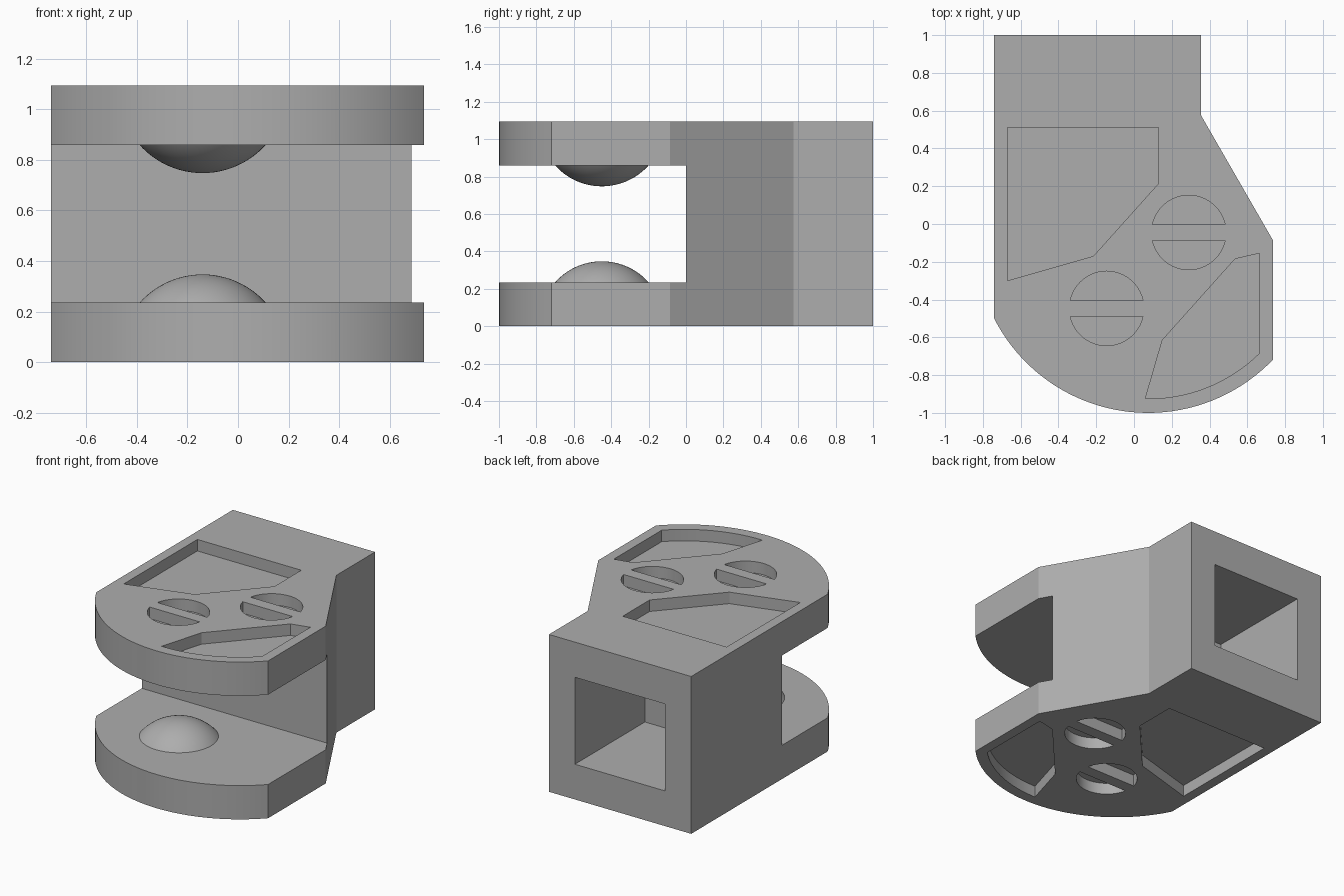
import bpy, bmesh, math
from mathutils import Matrix

if "Cube" in bpy.data.objects:
    bpy.data.objects.remove(bpy.data.objects["Cube"])

H = 1.095                       # total height
LOW, HIGH = 0.235, 0.86         # jaw slot limits
DEPTH = 0.08                    # pocket depth
CX, CY = 0.075, -0.085          # centre of the rounded nose

grey = bpy.data.materials.new("grey")
grey.diffuse_color = (0.42, 0.42, 0.42, 1)
grey.use_nodes = True
grey.node_tree.nodes["Principled BSDF"].inputs["Base Color"].default_value = grey.diffuse_color


def arc(cx, cy, r, a0, a1, n):
    return [(cx + r * math.cos(a0 + (a1 - a0) * i / n),
             cy + r * math.sin(a0 + (a1 - a0) * i / n)) for i in range(n + 1)]


def link(name, bm):
    bmesh.ops.recalc_face_normals(bm, faces=bm.faces[:])
    me = bpy.data.meshes.new(name)
    bm.to_mesh(me)
    bm.free()
    me.materials.append(grey)
    ob = bpy.data.objects.new(name, me)
    bpy.context.collection.objects.link(ob)
    return ob


def prism(name, pts, z0, z1):
    bm = bmesh.new()
    face = bm.faces.new([bm.verts.new((x, y, z0)) for x, y in pts])
    new = bmesh.ops.extrude_face_region(bm, geom=[face])["geom"]
    verts = [g for g in new if isinstance(g, bmesh.types.BMVert)]
    bmesh.ops.translate(bm, verts=verts, vec=(0, 0, z1 - z0))
    return link(name, bm)


def rect(x0, x1, y0, y1):
    return [(x0, y0), (x1, y0), (x1, y1), (x0, y1)]


def nose(r, x0, x1):
    # arc of the rounded nose between two x positions
    return arc(CX, CY, r, -math.acos((x0 - CX) / r), -math.acos((x1 - CX) / r), 40)


# Clamp body outline: square tail, slanted shoulder, rounded nose
outline = [(-0.74, 1), (0.355, 1), (0.355, 0.575), (0.735, CY)] + nose(0.915, 0.735, -0.74)
body = prism("clamp_body", outline, 0, H)

# Jaw slot and square socket in the back
cutters = [prism("jaw_slot_cutter", rect(-2, 2, -2, 0), LOW, HIGH),
           prism("socket_cutter", rect(-0.54, 0.155, 0.23, 1.2), 0.245, 0.85)]

# Pocket shapes, repeated on top and underside
pockets = {
    "large_pocket": [(-0.67, 0.51), (0.13, 0.51), (0.13, 0.215), (-0.215, -0.17), (-0.67, -0.30)],
    "nose_pocket": [(0.15, -0.615), (0.535, -0.185), (0.665, -0.155)] + nose(0.84, 0.665, 0.06),
}
half = math.asin(0.0425 / 0.2)
for i, (x, y) in enumerate([(-0.145, -0.447), (0.29, -0.045)]):
    pockets[f"round_pocket_back_{i}"] = arc(x, y, 0.197, half, math.pi - half, 24)
    pockets[f"round_pocket_front_{i}"] = arc(x, y, 0.197, math.pi + half, 2 * math.pi - half, 24)
for name, pts in pockets.items():
    cutters.append(prism(name + "_top_cutter", pts, H - DEPTH, H + 0.1))
    cutters.append(prism(name + "_bottom_cutter", pts, -0.1, DEPTH))

for c in cutters:
    m = body.modifiers.new(c.name, 'BOOLEAN')
    m.operation, m.solver, m.object = 'DIFFERENCE', 'EXACT', c
bpy.context.view_layer.update()
cut = bpy.data.meshes.new_from_object(body.evaluated_get(bpy.context.evaluated_depsgraph_get()))
body.modifiers.clear()
body.data = cut
for c in cutters:
    bpy.data.objects.remove(c)


# Domed pads facing each other inside the jaw
def pad(name, base, sign):
    rise, rad = 0.112, 0.25
    R = (rad ** 2 + rise ** 2) / (2 * rise)
    bm = bmesh.new()
    bmesh.ops.create_uvsphere(bm, u_segments=48, v_segments=64, radius=R)
    bmesh.ops.bisect_plane(bm, geom=bm.verts[:] + bm.edges[:] + bm.faces[:],
                           plane_co=(0, 0, R - rise - 0.002), plane_no=(0, 0, 1), clear_inner=True)
    bmesh.ops.holes_fill(bm, edges=[e for e in bm.edges if e.is_boundary])
    place = Matrix.Translation((-0.14, -0.45, base)) @ Matrix.Diagonal((1, 1, sign, 1))
    bm.transform(place @ Matrix.Translation((0, 0, rise - R)))
    return link(name, bm)


parts = [body, pad("lower_pad", LOW, 1), pad("upper_pad", HIGH, -1)]
for ob in parts:
    bpy.ops.object.select_all(action='DESELECT')
    ob.select_set(True)
    bpy.context.view_layer.objects.active = ob
    bpy.ops.object.shade_smooth_by_angle(angle=math.radians(25))
